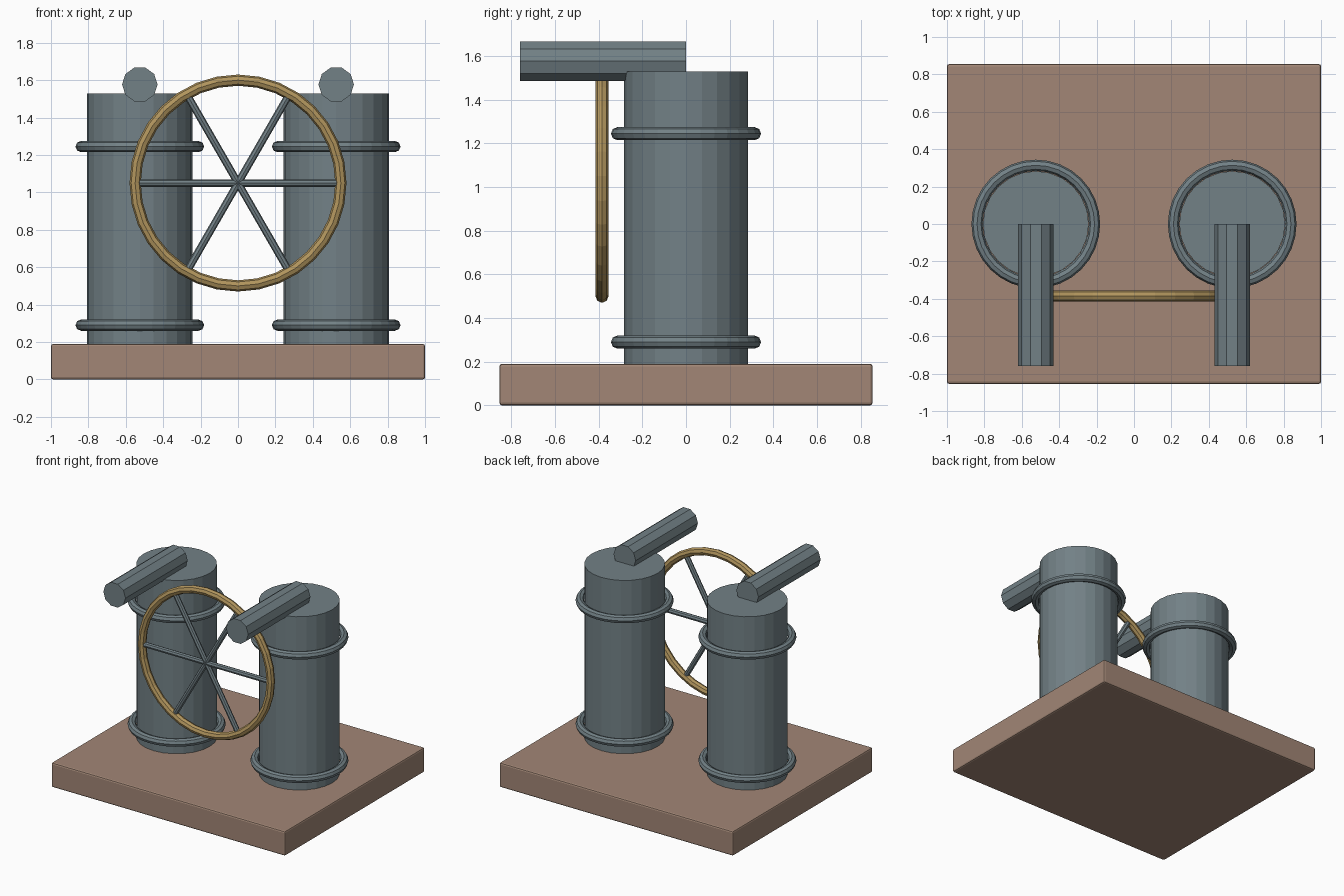
import bpy
from math import pi, radians

if "Cube" in bpy.data.objects:
    bpy.data.objects.remove(bpy.data.objects["Cube"])


def material(name, color):
    m = bpy.data.materials.new(name)
    m.diffuse_color = (*color, 1)
    m.use_nodes = True
    m.node_tree.nodes["Principled BSDF"].inputs["Base Color"].default_value = m.diffuse_color
    return m


WOOD = material("brown_wood", (0.36, 0.24, 0.18))
STEEL = material("slate_steel", (0.17, 0.22, 0.24))
BRASS = material("brass", (0.44, 0.30, 0.11))


def finish(name, mat):
    ob = bpy.context.object
    ob.name = name
    ob.data.materials.append(mat)
    return ob


def cylinder(name, mat, sides, radius, length, loc, rot=(0, 0, 0)):
    bpy.ops.mesh.primitive_cylinder_add(vertices=sides, radius=radius, depth=length,
                                        location=loc, rotation=rot)
    return finish(name, mat)


def ring(name, mat, major, minor, loc, rot=(0, 0, 0)):
    bpy.ops.mesh.primitive_torus_add(major_segments=32, minor_segments=8, major_radius=major,
                                     minor_radius=minor, location=loc, rotation=rot)
    return finish(name, mat)


# Base slab with slightly softened edges
bpy.ops.mesh.primitive_cube_add(size=1, location=(0, 0, 0.095))
base = finish("base_slab", WOOD)
base.scale = (2.0, 1.71, 0.19)
bpy.ops.object.transform_apply(location=False, rotation=False, scale=True)
bevel = base.modifiers.new("soft_edges", 'BEVEL')
bevel.width = 0.012
bevel.segments = 2

# Twin tanks, each with two bands and an outlet pipe on top
for side, x in (("left", -0.525), ("right", 0.525)):
    cylinder(f"{side}_tank", STEEL, 24, 0.283, 1.345, (x, 0, 0.8575))
    for level, z in (("lower", 0.29), ("upper", 1.245)):
        ring(f"{side}_{level}_band", STEEL, 0.314, 0.03, (x, 0, z))
    # Decagonal pipe turned so its top face is flat
    pipe = cylinder(f"{side}_outlet_pipe", STEEL, 10, 0.095, 0.76,
                    (x, -0.38, 1.577), (pi / 2, 0, 0))
    pipe.rotation_euler.rotate_axis('Z', pi / 2)

# Handwheel rim and three full-width spoke bars
WHEEL = (0, -0.385, 1.05)
ring("handwheel_rim", BRASS, 0.55, 0.03, WHEEL, (pi / 2, 0, 0))
for i in range(3):
    cylinder(f"handwheel_spoke_{i + 1}", STEEL, 8, 0.02, 1.1, WHEEL,
             (0, pi / 2 + radians(60 * i), 0))
